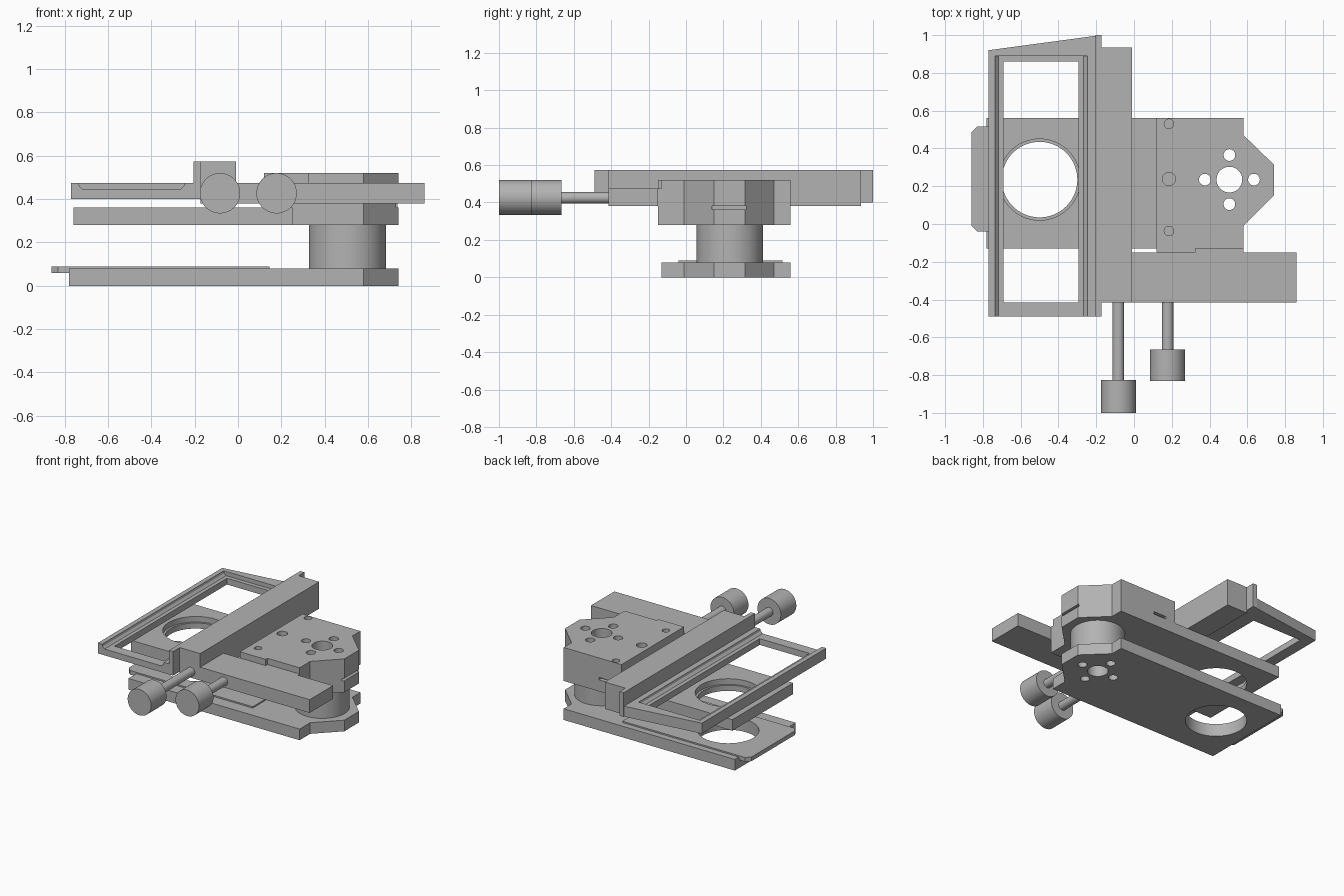
import bpy, bmesh
from mathutils import Matrix, Vector

old = bpy.data.objects.get("Cube")
if old:
    bpy.data.objects.remove(old, do_unlink=True)

metal = bpy.data.materials.new("satin_grey_metal")
metal.use_nodes = True
GREY = (0.45, 0.45, 0.45, 1)
metal.diffuse_color = GREY
metal.node_tree.nodes["Principled BSDF"].inputs["Base Color"].default_value = GREY


def finish(name, bm):
    bmesh.ops.recalc_face_normals(bm, faces=bm.faces)
    mesh = bpy.data.meshes.new(name)
    bm.to_mesh(mesh)
    bm.free()
    mesh.materials.append(metal)
    ob = bpy.data.objects.new(name, mesh)
    bpy.context.collection.objects.link(ob)
    return ob


def prism(name, outline, low, high, axis="z"):
    """Extrude an outline of (x, y) along z, or of (x, z) along y."""
    place = (lambda a, b: (a, b, low)) if axis == "z" else (lambda a, b: (a, low, b))
    push = Vector((0, 0, high - low)) if axis == "z" else Vector((0, high - low, 0))
    bm = bmesh.new()
    face = bm.faces.new([bm.verts.new(place(a, b)) for a, b in outline])
    out = bmesh.ops.extrude_face_region(bm, geom=[face])["geom"]
    bmesh.ops.translate(bm, vec=push, verts=[v for v in out if isinstance(v, bmesh.types.BMVert)])
    return finish(name, bm)


def box(name, x, y, z):
    return prism(name, [(x[0], y[0]), (x[1], y[0]), (x[1], y[1]), (x[0], y[1])], *z)


def cylinder(name, centre, radius, low, high, axis="z", sides=64):
    bm = bmesh.new()
    bmesh.ops.create_cone(bm, cap_ends=True, segments=sides, radius1=radius,
                          radius2=radius, depth=high - low)
    mid = (low + high) / 2
    a, b = centre
    if axis == "y":
        bmesh.ops.rotate(bm, verts=bm.verts, matrix=Matrix.Rotation(1.570796, 3, "X"))
    bmesh.ops.translate(bm, verts=bm.verts, vec=(a, b, mid) if axis == "z" else (a, mid, b))
    return finish(name, bm)


def apply_boolean(ob, other, operation):
    mod = ob.modifiers.new("boolean", "BOOLEAN")
    mod.operation, mod.solver, mod.object = operation, "EXACT", other
    bpy.context.view_layer.objects.active = ob
    bpy.ops.object.modifier_apply(modifier=mod.name)
    bpy.data.objects.remove(other, do_unlink=True)


def cut(ob, *cutters):
    for c in cutters:
        apply_boolean(ob, c, "DIFFERENCE")


def join(ob, *others):
    for o in others:
        apply_boolean(ob, o, "UNION")


def plate_outline(left, front):
    """Rectangle whose right end narrows to a chamfered nose."""
    return [(left, front), (0.58, front), (0.58, -0.01), (0.74, 0.15),
            (0.74, 0.315), (0.58, 0.47), (0.58, 0.56), (left, 0.56)]


PIVOT = (0.505, 0.235)
LENS = (-0.5, 0.235)
LOWER, UPPER = -0.1, 0.7


def drill_pivot(ob):
    cut(ob, cylinder("bore", PIVOT, 0.068, LOWER, UPPER))
    for dx, dy in ((1, 0), (-1, 0), (0, 1), (0, -1)):
        spot = (PIVOT[0] + 0.13 * dx, PIVOT[1] + 0.13 * dy)
        cut(ob, cylinder("bolt_hole", spot, 0.031, LOWER, UPPER, sides=32))


# Base plate with inlaid slider
base = prism("base_plate", plate_outline(-0.78, -0.13), 0, 0.08)
cut(base, box("pocket", (-0.9, 0.145), (-0.04, 0.515), (0.06, 0.2)),
    cylinder("opening", LENS, 0.2, LOWER, UPPER))
drill_pivot(base)

slider = prism("base_slider", [(-0.86, -0.01), (-0.83, -0.04), (0.145, -0.04), (0.145, 0.515),
                               (-0.83, 0.515), (-0.86, 0.485)], 0.06, 0.09)
cut(slider, cylinder("opening", LENS, 0.2, LOWER, UPPER))

# Pivot column
column = cylinder("pivot_column", PIVOT, 0.178, 0.08, 0.28)
drill_pivot(column)

# Upper stage: thin plate carrying a thick mounting block
stage = prism("upper_stage", plate_outline(-0.76, -0.13), 0.28, 0.36)
join(stage, prism("block", plate_outline(0.12, -0.13), 0.3, 0.52),
     box("front_pad", (0.25, 0.58), (-0.15, 0), (0.28, 0.475)),
     box("front_step", (0.12, 0.325), (-0.15, 0), (0.36, 0.52)))
cut(stage, cylinder("opening", LENS, 0.2, LOWER, UPPER),
    cylinder("counterbore", LENS, 0.215, 0.32, UPPER),
    box("nose_slit", (0.7, 0.8), (0.14, 0.32), (0.362, 0.38)),
    box("back_slit", (0.2, 0.3), (0.53, 0.6), (0.362, 0.38)))
for y, r in ((0.53, 0.025), (0.238, 0.035), (-0.037, 0.025)):
    cut(stage, cylinder("top_hole", (0.185, y), r, 0.44, UPPER, sides=32))
drill_pivot(stage)

# Slide holder frame with window and sloped recess
holder = prism("slide_frame", [(-0.77, -0.49), (-0.19, -0.49), (-0.19, 0.998), (-0.77, 0.92)],
               0.4, 0.475)
cut(holder,
    prism("recess", [(-0.737, 0.48), (-0.732, 0.46), (-0.717, 0.445), (-0.267, 0.445),
                     (-0.25, 0.46), (-0.245, 0.48)], -0.6, 0.89, "y"),
    box("window", (-0.69, -0.295), (-0.415, 0.86), (0.3, 0.6)))

# Travel rails
box("holder_wall", (-0.205, -0.173), (-0.49, 1.0), (0.4, 0.573))
box("long_rail", (-0.174, -0.01), (-0.415, 0.935), (0.38, 0.573))
box("cross_rail", (-0.172, 0.86), (-0.415, -0.15), (0.38, 0.475))

# Control knobs with shafts
for side, x, outer, inner in (("left", 0.178, -0.83, -0.665), ("right", -0.083, -1.0, -0.825)):
    cylinder(side + "_knob", (x, 0.427), 0.093, outer, inner, "y")
    cylinder(side + "_shaft", (x, 0.425), 0.031, inner - 0.01, -0.4, "y", 32)

# Smooth round walls, keep edges crisp
bpy.ops.object.select_all(action="DESELECT")
for ob in bpy.context.scene.objects:
    if ob.type == "MESH":
        ob.select_set(True)
        bpy.context.view_layer.objects.active = ob
bpy.ops.object.shade_smooth_by_angle(angle=0.5)
